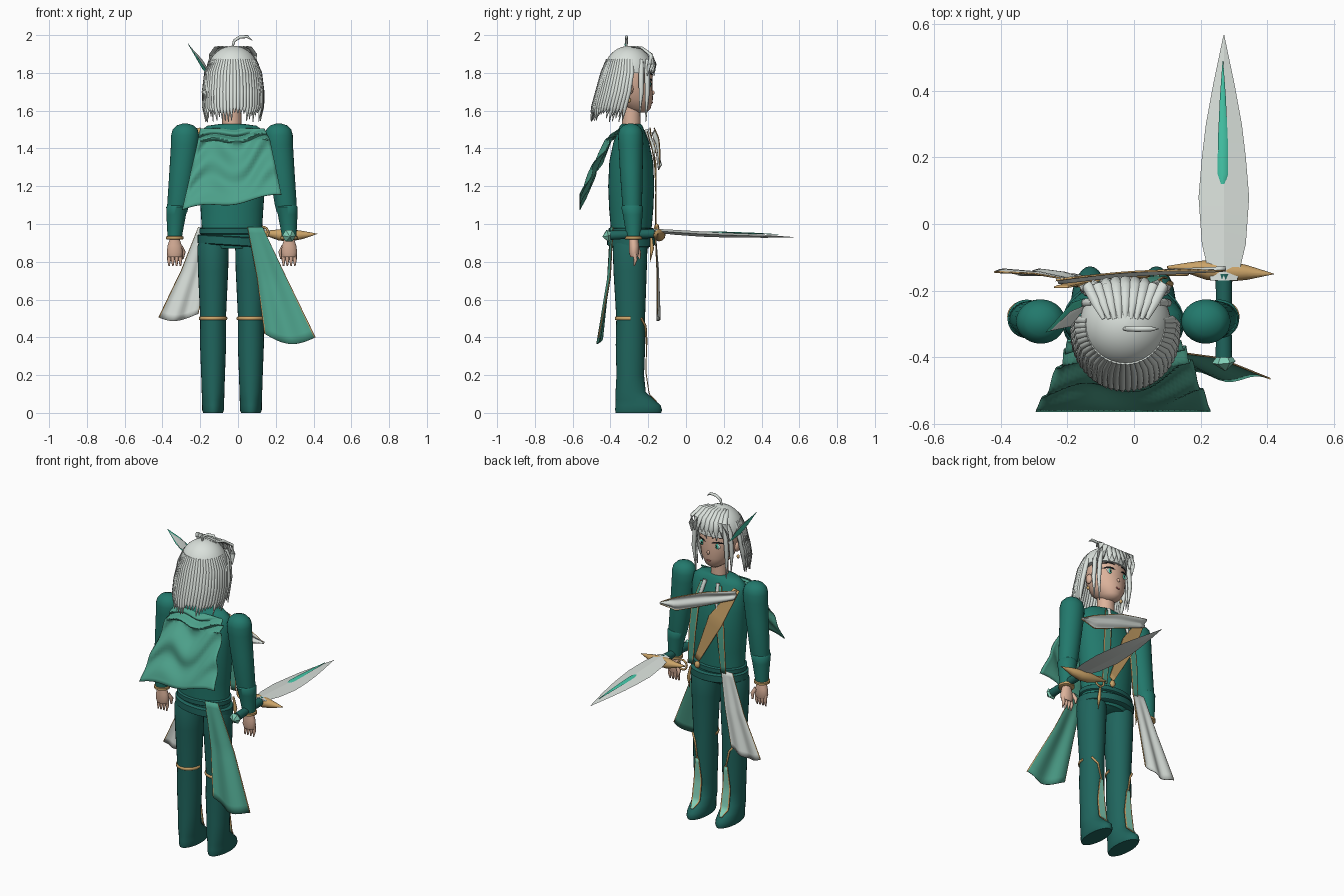
import bpy, math, random
from mathutils import Vector
from math import sin, cos, pi, sqrt

if "Cube" in bpy.data.objects:
    bpy.data.objects.remove(bpy.data.objects["Cube"])
random.seed(4)
CX, CY = -0.032, -0.29      # body axis


def material(name, r, g, b):
    m = bpy.data.materials.new(name)
    m.use_nodes = True
    m.diffuse_color = (r, g, b, 1)
    m.node_tree.nodes["Principled BSDF"].inputs["Base Color"].default_value = (r, g, b, 1)
    return m


TEAL = material("deep teal cloth", .016, .19, .15)
DARK = material("dark teal cloth", .014, .13, .11)
LIGHT = material("light teal cloth", .075, .36, .26)
MINT = material("mint trim", .22, .62, .47)
JADE = material("bright jade", .06, .58, .40)
WHITE = material("pale silver", .70, .75, .71)
GOLD = material("gold", .60, .37, .14)
SKIN = material("skin", .72, .45, .33)
BLACK = material("black", .012, .015, .018)
PINK = material("lip pink", .55, .17, .15)


def make(name, verts, faces, mats, slots=None, angle=50):
    me = bpy.data.meshes.new(name)
    me.from_pydata([tuple(v) for v in verts], [], faces)
    for m in mats:
        me.materials.append(m)
    for i, p in enumerate(me.polygons):
        p.use_smooth = True
        p.material_index = slots[i] if slots else 0
    me.set_sharp_from_angle(angle=math.radians(angle))
    ob = bpy.data.objects.new(name, me)
    bpy.context.collection.objects.link(ob)
    return ob


def skin_rings(name, rings, mat, angle=50):
    n = len(rings[0])
    faces = [(r * n + i, r * n + (i + 1) % n, (r + 1) * n + (i + 1) % n, (r + 1) * n + i)
             for r in range(len(rings) - 1) for i in range(n)]
    faces += [tuple(reversed(range(n))), tuple(range((len(rings) - 1) * n, len(rings) * n))]
    return make(name, [v for r in rings for v in r], faces, [mat], angle=angle)


def loft(name, sections, mat, n=28):
    """Level ellipses: (z, x, y, rx, ry), rising."""
    return skin_rings(name, [[(x + a * cos(2 * pi * i / n), y + b * sin(2 * pi * i / n), z)
                              for i in range(n)] for z, x, y, a, b in sections], mat)


def tube(name, pts, radii, mat, n=8, up=(0, 0, 1), angle=50):
    """Sweep along points; each radius is (sideways, upward)."""
    pts = [Vector(p) for p in pts]
    rings = []
    for k, p in enumerate(pts):
        t = (pts[min(k + 1, len(pts) - 1)] - pts[max(k - 1, 0)]).normalized()
        side = t.cross(Vector(up)).normalized()
        lift = side.cross(t)
        a, b = radii[k] if isinstance(radii[k], tuple) else (radii[k], radii[k])
        rings.append([p + side * a * cos(2 * pi * i / n) + lift * b * sin(2 * pi * i / n)
                      for i in range(n)])
    return skin_rings(name, rings, mat, angle)


def ball(name, loc, size, mat, n=14):
    rows = [(loc[2] - size[2] * cos(pi * k / 10), loc[0], loc[1],
             max(size[0] * sin(pi * k / 10), 1e-4), max(size[1] * sin(pi * k / 10), 1e-4))
            for k in range(11)]
    return loft(name, rows, mat, n)


def sheet(name, rows, mat, edge=None, wave=None, nu=14, nv=16, thick=.005, rim=.04):
    """Cloth panel through rows of (left point, right point), with trimmed sides."""
    us = [0, rim] + [rim + (1 - 2 * rim) * i / nu for i in range(1, nu)] + [1 - rim, 1]
    verts, slots, faces = [], [], []
    for j in range(nv + 1):
        f = j / nv * (len(rows) - 1)
        k = min(int(f), len(rows) - 2)
        ends = [Vector(rows[k][s]).lerp(Vector(rows[k + 1][s]), f - k) for s in (0, 1)]
        for u in us:
            p = ends[0].lerp(ends[1], u)
            verts.append(p + Vector(wave(u, j / nv)) if wave else p)
    w = len(us)
    for j in range(nv):
        for i in range(w - 1):
            faces.append((j * w + i, j * w + i + 1, (j + 1) * w + i + 1, (j + 1) * w + i))
            slots.append(1 if edge and i in (0, w - 2) else 0)
    ob = make(name, verts, faces, [mat, edge or mat], slots)
    mod = ob.modifiers.new("thickness", "SOLIDIFY")
    mod.thickness, mod.offset = thick, 0
    return ob


# Torso, collar, belts
loft("torso", [(.87, CX, CY, .13, .09), (.9, CX, CY, .165, .105), (.98, CX, CY, .16, .108),
               (1.08, CX, CY, .166, .117), (1.2, CX, CY, .175, .122), (1.33, CX, CY, .18, .116),
               (1.43, CX, CY, .182, .095), (1.49, CX, CY, .172, .072), (1.52, CX, CY, .13, .06),
               (1.53, CX, CY, .06, .05)], TEAL, 36)
loft("neck", [(1.5, CX, CY, .052, .05), (1.66, CX, CY, .05, .05)], SKIN)
loft("upper_belt", [(.945, CX, CY, .165, .113), (.95, CX, CY, .172, .12),
                    (.975, CX, CY, .172, .12), (.98, CX, CY, .165, .113)], DARK, 36)
belt = loft("hip_belt", [(.885, CX, CY, .175, .12), (.89, CX, CY, .182, .127),
                         (.93, CX, CY, .182, .127), (.935, CX, CY, .175, .12)], DARK, 36)
for v in belt.data.vertices:
    v.co.z -= .06 * (v.co.x - CX)

# Limbs, mirrored about the body axis
for s, side in ((-1, "right"), (1, "left")):
    lx = CX + s * .1
    loft(side + "_leg", [(0, lx, -.252, .052, .12), (.015, lx, -.251, .058, .124),
                         (.04, lx, -.254, .058, .12), (.07, lx, -.27, .059, .102),
                         (.11, lx, -.293, .06, .08), (.2, lx, -.295, .063, .073),
                         (.36, lx, -.294, .069, .078), (.5, lx, -.293, .068, .076),
                         (.75, lx, -.296, .08, .088), (.88, lx, -.296, .083, .092),
                         (.92, lx, -.296, .07, .08)], DARK)
    tube(side + "_knee_band", [(lx + .071 * cos(pi * k / 16), -.293 - .079 * sin(pi * k / 16), .5)
                               for k in range(17)], [(.005, .009)] * 17, GOLD)
    sheet(side + "_shin_panel", [((lx - .012, -.208, .36), (lx + .012, -.208, .36)),
                                 ((lx - .03, -.213, .22), (lx + .026, -.213, .22)),
                                 ((lx - .03, -.195, .1), (lx + .028, -.195, .1)),
                                 ((lx - .008, -.155, .06), (lx + .008, -.155, .06))],
          MINT, GOLD, nu=4, rim=.14)
    tube(side + "_knee_trim", [(lx + s * .05, -.236, .5), (lx + s * .02, -.214, .46),
                               (lx, -.208, .36)], [.007, .006, .005], GOLD)
    loft(side + "_arm", [(z, CX + s * o, y, r, r * .9) for z, o, y, r in
         ((1.06, .288, -.285, .05), (1.1, .285, -.285, .058), (1.3, .262, -.29, .068),
          (1.42, .25, -.292, .073), (1.47, .248, -.293, .074), (1.5, .248, -.293, .066),
          (1.522, .248, -.293, .045), (1.532, .248, -.293, .012))], TEAL)
    loft(side + "_sleeve", [(z, CX + s * o, y, r, r) for z, o, y, r in
         ((.92, .303, -.278, .038), (.95, .302, -.278, .04), (1.05, .295, -.282, .052),
          (1.09, .29, -.285, .058), (1.1, .29, -.285, .05))], TEAL)
    hx = CX + s * .303
    loft(side + "_cuff", [(.917, hx, -.278, .04, .04), (.92, hx, -.278, .046, .046),
                          (.933, hx, -.278, .046, .046), (.936, hx, -.278, .04, .04)], GOLD)
    loft(side + "_palm", [(.825, hx, -.275, .034, .02), (.85, hx, -.275, .042, .027),
                          (.885, hx, -.275, .038, .027), (.92, hx, -.278, .026, .025)], SKIN)
    for k in range(4):
        fx = hx + (k - 1.5) * .02
        tube(f"{side}_finger_{k + 1}", [(fx, -.272, .845), (fx, -.267, .81), (fx, -.275, .778)],
             [.011, .01, .004], SKIN, up=(0, 1, 0))
    tube(side + "_thumb", [(hx - s * .03, -.262, .88), (hx - s * .046, -.25, .85),
                           (hx - s * .042, -.245, .815)], [.013, .012, .005], SKIN, up=(0, 1, 0))
    # ears and earrings
    ball(side + "_ear", (CX + s * .116, -.3, 1.715), (.014, .022, .03), SKIN)
    ball(side + "_earring", (CX + s * .122, -.3, 1.655), (.009, .009, .012), GOLD)

# Head
HEAD = [(1.59, CX, -.245, .03, .035), (1.61, CX, -.254, .06, .066), (1.66, CX, -.275, .095, .1),
        (1.72, CX, -.288, .113, .11), (1.78, CX, -.29, .118, .114), (1.85, CX, -.29, .106, .1),
        (1.9, CX, -.29, .06, .06)]
loft("head", HEAD, SKIN)


def face_point(dx, z):
    for a, b in zip(HEAD, HEAD[1:]):
        if a[0] <= z <= b[0]:
            f = (z - a[0]) / (b[0] - a[0])
            y, rx, ry = [a[i] + (b[i] - a[i]) * f for i in (2, 3, 4)]
            return Vector((CX + dx, y + ry * sqrt(1 - (dx / rx) ** 2), z))


for s, side in ((-1, "right"), (1, "left")):
    for part, size, mat in (("white", (.026, .003, .017), WHITE), ("iris", (.013, .005, .016), JADE),
                            ("pupil", (.006, .007, .009), BLACK)):
        ball(f"{side}_eye_{part}", face_point(s * .052, 1.742), size, mat)
    for part, z, r in (("lash", 1.758, .005), ("brow", 1.79, .004)):
        tube(f"{side}_{part}", [face_point(s * (.022 + .016 * k), z + .008 * sin(pi * k / 4))
                                for k in range(5)], [r * .4, r, r, r, r * .4], BLACK, n=6)
ball("mouth", face_point(0, 1.643), (.016, .004, .005), PINK)
ball("nose", face_point(0, 1.695), (.009, .011, .012), SKIN)

# Hair
HX, HY = -.026, -.302
loft("hair_crown", [(1.8 + .143 * sin(t), HX, HY, max(.138 * cos(t), .002), max(.134 * cos(t), .002))
                    for t in [pi / 2 * k / 10 for k in range(11)]], WHITE, 36)
for k in range(30):
    a = pi * (.97 + 1.06 * k / 29)
    c, d = cos(a), sin(a)
    end = 1.535 + random.random() * .06
    tube(f"back_lock_{k + 1}", [(HX + .11 * c, HY + .11 * d, 1.87), (HX + .14 * c, HY + .137 * d, 1.8),
                                (HX + .153 * c, HY + .15 * d - .015, 1.7),
                                (HX + .154 * c, HY + .155 * d - .035, 1.62),
                                (HX + .145 * c, HY + .152 * d - .05, end)],
         [.012, .0145, .014, .011, .002], WHITE, n=8)
for k in range(9):
    f = k / 8 - .5
    tube(f"fringe_{k + 1}", [(HX + .13 * f, -.285, 1.938), (HX + .18 * f, -.235, 1.933),
                             (HX + .23 * f, -.185, 1.895), (HX + .25 * f, -.164 - .12 * f * f, 1.845),
                             (HX + .26 * f, -.166 - .16 * f * f, 1.785 + .02 * (k % 2))],
         [(.006, .004), (.013, .008), (.017, .009), (.015, .008), (.003, .003)], WHITE)
for s, side in ((-1, "right"), (1, "left")):
    for j in range(2):
        x, y = HX + s * (.105 + .012 * j), -.205 - .032 * j
        tube(f"{side}_side_lock_{j + 1}", [(x - s * .02, y, 1.87), (x, y, 1.82), (x + s * .01, y, 1.7),
                                           (x, y - .008, 1.54 + .03 * j)],
             [.01, .014, .013, .002], WHITE, up=(0, 1, 0))
tube("stray_curl", [(-.03, -.315, 1.935), (-.02, -.315, 1.97), (.01, -.315, 1.99),
                    (.05, -.315, 1.992), (.075, -.315, 1.972)],
     [.005, .008, .009, .008, .001], WHITE, up=(0, 1, 0))
tube("hair_feather", [(-.15, -.23, 1.78), (-.185, -.26, 1.83), (-.215, -.29, 1.88), (-.265, -.325, 1.955)],
     [(.008, .004), (.028, .005), (.025, .005), (.001, .001)], JADE, n=6, up=(1, 0, 0))
tube("hair_feather_back", [(-.15, -.25, 1.8), (-.19, -.285, 1.86), (-.25, -.32, 1.935)],
     [(.006, .003), (.026, .004), (.001, .001)], WHITE, n=6, up=(1, 0, 0))

# Cape and coat tails
sheet("cape", [((-.2, -.35, 1.505), (.14, -.35, 1.505)), ((-.215, -.41, 1.43), (.17, -.41, 1.44)),
               ((-.295, -.562, 1.075), (.23, -.562, 1.15))], LIGHT, nu=30, nv=36,
      wave=lambda u, v: (0, .016 * min(v * 4, (1 - v) * 5, 1) * sin(22 * v + 6 * u + 2 * sin(8 * u))
                         - .02 * v * sin(pi * u) * (1 - v), .012 * v * sin(9 * u)))
sheet("teal_tail", [((.05, -.4, .985), (.13, -.385, .985)), ((.1, -.415, .72), (.255, -.405, .72)),
                    ((.14, -.45, .42), (.41, -.47, .4))], LIGHT, GOLD, rim=.02,
      wave=lambda u, v: (0, .012 * v * sin(9 * u), -.045 * v * v * sin(pi * u)))
sheet("white_tail", [((-.21, -.165, .985), (-.13, -.165, .985)), ((-.3, -.15, .76), (-.165, -.15, .76)),
                     ((-.42, -.145, .52), (-.21, -.145, .51))], WHITE, GOLD, rim=.02,
      wave=lambda u, v: (0, .009 * v * sin(12 * u), -.03 * v * v * sin(pi * u + .5)))

# Chest sash, strap and lapels
sheet("chest_sash", [((-.235, -.17, 1.51), (-.22, -.175, 1.45)), ((-.02, -.15, 1.455), (-.01, -.15, 1.36)),
                     ((.18, -.14, 1.37), (.17, -.14, 1.285)), ((.275, -.135, 1.315), (.275, -.135, 1.305))],
      WHITE, GOLD, rim=.05, wave=lambda u, v: (0, .006 * sin(9 * u + 4 * v), 0))
sheet("gold_strap", [((-.24, -.19, 1.5), (-.2, -.19, 1.51)), ((-.14, -.158, 1.27), (-.05, -.158, 1.31)),
                     ((.02, -.158, 1.0), (.05, -.158, 1.02))], GOLD)
for s, side in ((-1, "right"), (1, "left")):
    def lapel(o, y, z, w):
        return ((CX + s * o - w, y, z), (CX + s * o + w, y, z))
    sheet(side + "_lapel", [lapel(.06, -.205, 1.49, .012), lapel(.085, -.168, 1.35, .026),
                            lapel(.1, -.16, 1.18, .024), lapel(.115, -.163, .97, .018)],
          LIGHT, GOLD, rim=.13, nu=5)
    tube(side + "_chest_cord", [(CX + s * .045, -.21, 1.5), (CX + s * .06, -.172, 1.4),
                                (CX + s * .07, -.168, 1.32)], [.012, .011, .003], WHITE)
    tube(side + "_belt_tassel", [(CX + s * .13, -.185, .94), (CX + s * .14, -.18, .87),
                                 (CX + s * .14, -.19, .8)], [.006, .011, .001], GOLD)

# Sword carried level
SX = .27
tube("sword_grip", [(SX, -.4, .94), (SX, -.3, .945), (SX, -.15, .95)], [.025, .023, .025], DARK, n=14)
tube("sword_pommel", [(SX + .005, -.44, .932), (SX, -.415, .938), (SX, -.385, .94)],
     [.004, .036, .012], MINT, n=6, angle=20)
tube("sword_guard", [(.1, -.13, .96), (.16, -.132, .95), (.22, -.138, .942), (.28, -.142, .94),
                     (.34, -.146, .942), (.42, -.15, .948)],
     [.004, .016, .03, .032, .022, .001], GOLD, n=12)
tube("sword_blade", [(SX, -.17, .965), (SX, -.06, .956), (SX, .08, .947), (SX, .2, .942),
                     (SX, .3, .939), (SX, .42, .935), (SX, .568, .93)],
     [(.04, .01), (.066, .013), (.076, .014), (.066, .013), (.054, .011), (.032, .008), (.001, .001)],
     WHITE, n=4, angle=20)
tube("blade_inlay", [(SX - .003, .12, .957), (SX - .003, .15, .957), (SX - .003, .25, .954),
                     (SX - .003, .38, .95), (SX - .003, .49, .945)],
     [(.006, .003), (.016, .004), (.015, .004), (.009, .003), (.001, .001)], JADE, n=8)
tube("belt_ring", [(.13 + .03 * cos(2 * pi * k / 24), -.15, .955 + .03 * sin(2 * pi * k / 24))
                   for k in range(25)], [.006] * 25, GOLD, up=(0, 1, 0))
ball("belt_clasp", (.03, -.155, .98), (.018, .014, .022), GOLD)
